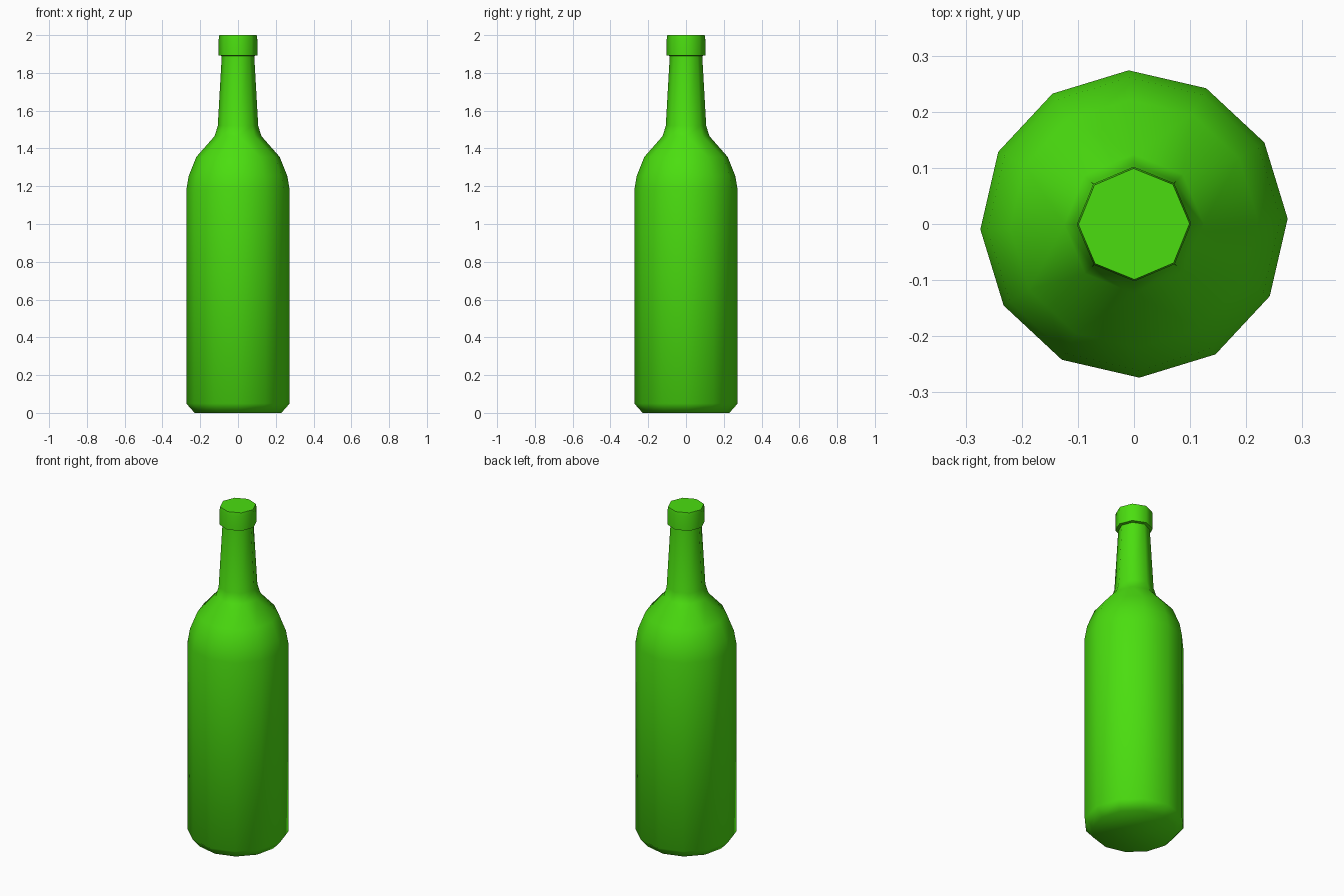
import bpy, bmesh, math

if "Cube" in bpy.data.objects:
    bpy.data.objects.remove(bpy.data.objects["Cube"])

# Single flat colour
green = bpy.data.materials.new("bottle green")
green.diffuse_color = (0.07, 0.73, 0.005, 1)
green.use_nodes = True
green.node_tree.nodes["Principled BSDF"].inputs["Base Color"].default_value = green.diffuse_color

# Profile: (radius, height, number of sides)
profile = [
    (0.230, 0.00, 12), (0.274, 0.05, 12), (0.274, 1.18, 12),
    (0.261, 1.255, 12), (0.221, 1.355, 12), (0.124, 1.465, 8),
    (0.107, 1.52, 8), (0.086, 1.89, 8), (0.102, 1.893, 8),
    (0.102, 1.98, 8), (0.099, 2.00, 8),
]

bm = bmesh.new()


def ring(r, z, n):
    off = math.radians(2 if n == 12 else 0.5)
    return [bm.verts.new((r * math.cos(off + math.tau * i / n),
                          r * math.sin(off + math.tau * i / n), z)) for i in range(n)]


def stitch(a, b):
    """Join two rings; triangles where the side counts differ."""
    na, nb = len(a), len(b)
    if na == nb:
        for i in range(na):
            j = (i + 1) % na
            bm.faces.new((a[i], a[j], b[j], b[i]))
        return
    i = j = 0
    while i < na or j < nb:
        if j >= nb or (i < na and (i + 0.5) / na <= (j + 0.5) / nb):
            bm.faces.new((a[i % na], a[(i + 1) % na], b[j % nb]))
            i += 1
        else:
            bm.faces.new((a[i % na], b[(j + 1) % nb], b[j % nb]))
            j += 1


# Body, shoulder, neck and lip in one turned shell
rings = [ring(*p) for p in profile]
for lower, upper in zip(rings, rings[1:]):
    stitch(lower, upper)
# Base and top caps
bm.faces.new(rings[0][::-1])
bm.faces.new(rings[-1])
bmesh.ops.recalc_face_normals(bm, faces=bm.faces[:])

mesh = bpy.data.meshes.new("bottle")
bm.to_mesh(mesh)
bm.free()
mesh.materials.append(green)
bottle = bpy.data.objects.new("bottle", mesh)
bpy.context.collection.objects.link(bottle)
bpy.context.view_layer.objects.active = bottle
bottle.select_set(True)
bpy.ops.object.shade_smooth_by_angle(angle=math.radians(60))
